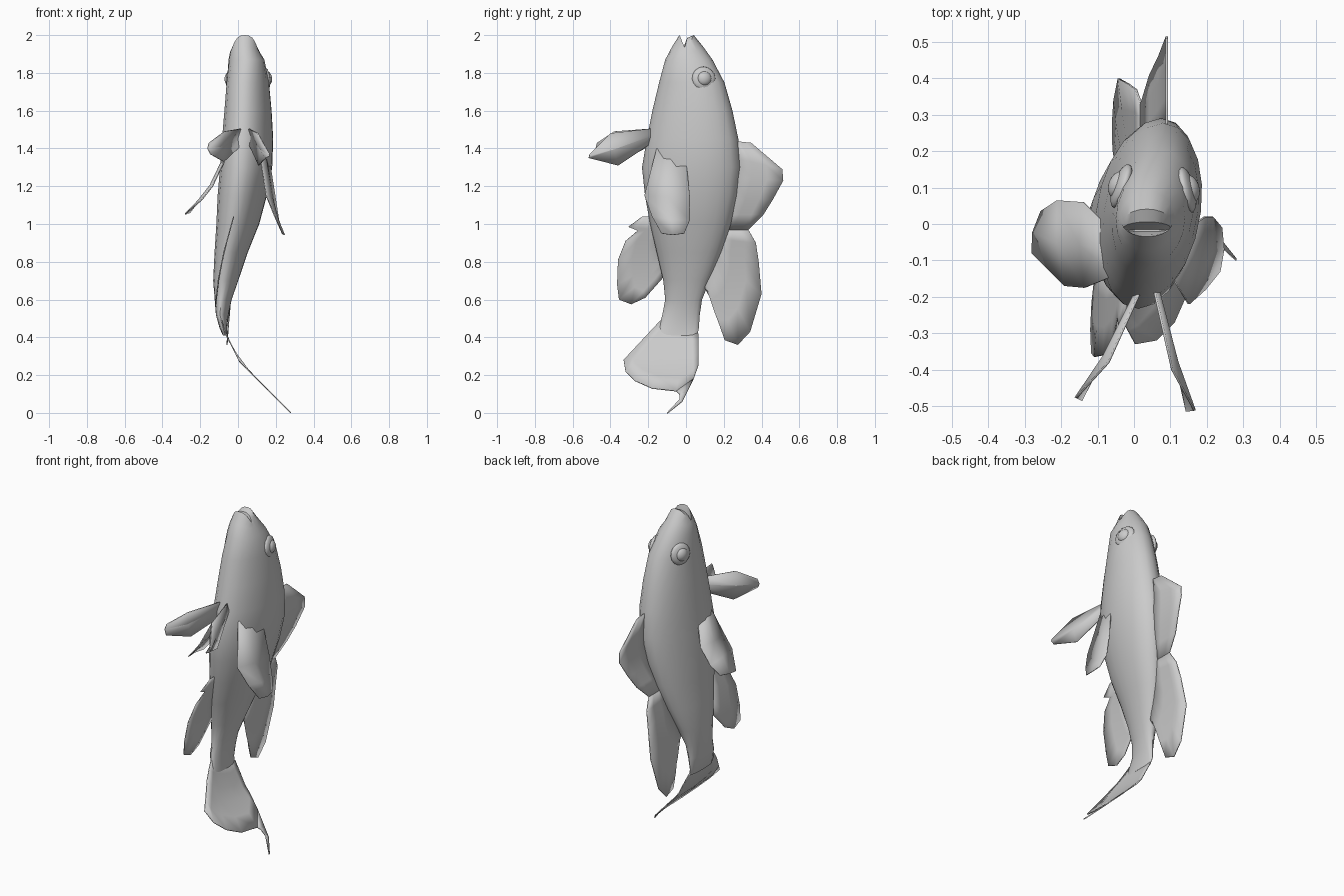
import bpy, math
from mathutils import Vector, Matrix


def make(name, verts, faces, angle=40, thick=0):
    me = bpy.data.meshes.new(name)
    me.from_pydata([tuple(v) for v in verts], [], faces)
    me.update()
    ob = bpy.data.objects.new(name, me)
    bpy.context.collection.objects.link(ob)
    me.shade_smooth()
    me.set_sharp_from_angle(angle=math.radians(angle))
    if thick:
        m = ob.modifiers.new("thickness", 'SOLIDIFY')
        m.thickness = thick
        m.offset = 0
    return ob


def interp(table, z):
    t = sorted(table)
    for (z0, x0), (z1, x1) in zip(t, t[1:]):
        if z <= z1:
            return x0 + (x1 - x0) * (z - z0) / (z1 - z0)
    return t[-1][1]


def loft(name, a, b, steps=3, bend=None, fold=(0, 0, 0), angle=12):
    """Thin fin between two edges; bend gives x from z for flat (y, z) edges."""
    verts, faces, n = [], [], len(a)
    for s in range(steps + 1):
        f = s / steps
        for p, q in zip(a, b):
            v = Vector(p).lerp(Vector(q), f)
            if bend:
                v = Vector((interp(bend, v.y), v.x, v.y))
            verts.append(v + Vector(fold) * math.sin(math.pi * f))
    for s in range(steps):
        for i in range(n - 1):
            k = s * n + i
            faces.append((k, k + 1, k + n + 1, k + n))
    return make(name, verts, faces, angle, 0.006)


# body: z, x min, x max, y min, y max
SECTIONS = [
    (0.41, -0.080, -0.055, -0.145, 0.060),
    (0.45, -0.098, -0.058, -0.145, 0.068),
    (0.52, -0.115, -0.052, -0.125, 0.073),
    (0.60, -0.122, -0.035, -0.110, 0.085),
    (0.70, -0.130, 0.000, -0.120, 0.125),
    (0.85, -0.122, 0.050, -0.155, 0.190),
    (1.00, -0.112, 0.110, -0.190, 0.240),
    (1.15, -0.105, 0.150, -0.217, 0.275),
    (1.30, -0.092, 0.178, -0.233, 0.291),
    (1.45, -0.082, 0.184, -0.208, 0.277),
    (1.60, -0.070, 0.176, -0.178, 0.246),
    (1.75, -0.059, 0.163, -0.142, 0.203),
    (1.87, -0.050, 0.140, -0.110, 0.140),
    (1.94, -0.042, 0.115, -0.073, 0.090),
]
SIDES = 20
verts, faces = [], []
for z, x0, x1, y0, y1 in SECTIONS:
    cx, rx, cy, ry = (x0 + x1) / 2, (x1 - x0) / 2, (y0 + y1) / 2, (y1 - y0) / 2
    lean = 0.12 if 0.5 < z < 1.8 else 0.02
    for i in range(SIDES):
        t = 2 * math.pi * i / SIDES
        c, s = math.cos(t), math.sin(t)
        # the sides drop at the mouth corners
        dz = -0.03 * c * c if z > 1.9 else 0
        verts.append((cx + rx * c + lean * ry * s, cy + ry * s, z + dz))
# lips, then the inside of the mouth
for rx, ry, cy, front, corner in ((0.068, 0.038, 0.003, 2.0, 1.93),
                                  (0.066, 0.018, -0.012, 1.985, 1.925),
                                  (0.050, 0.003, -0.018, 1.93, 1.915)):
    for i in range(SIDES):
        t = 2 * math.pi * i / SIDES
        c, s = math.cos(t), math.sin(t)
        verts.append((0.036 + rx * c, cy + ry * s,
                      front - (front - corner) * abs(c) ** 3))
rings = len(verts) // SIDES
for r in range(rings - 1):
    for i in range(SIDES):
        j = (i + 1) % SIDES
        faces.append((r * SIDES + i, r * SIDES + j, (r + 1) * SIDES + j, (r + 1) * SIDES + i))
faces.append(tuple(reversed(range(SIDES))))
faces.append(tuple(range((rings - 1) * SIDES, rings * SIDES)))
make("body", verts, faces)

# eyes: domed socket plus eyeball on each side
for side, pos, out in (("right", (0.148, 0.095, 1.77), (1, 0.25, 0.12)),
                       ("left", (-0.038, 0.105, 1.77), (-1, 0.35, 0.12))):
    rot = Vector(out).to_track_quat('Z', 'Y').to_matrix().to_4x4()
    for part, r, flat, lift in (("socket", 0.064, 0.36, -0.004), ("eyeball", 0.040, 0.7, 0.004)):
        bpy.ops.mesh.primitive_uv_sphere_add(segments=16, ring_count=10, radius=r)
        ob = bpy.context.object
        ob.name = side + "_eye_" + part
        ob.data.transform(Matrix.Translation(Vector(pos) + Vector(out).normalized() * lift)
                          @ rot @ Matrix.Diagonal((1, 1, flat, 1)))
        ob.data.shade_smooth()

# dorsal fins
BACK = [(0.36, -0.058), (0.63, -0.042), (0.8, -0.015), (0.97, 0.02), (1.2, 0.09), (1.45, 0.09)]
loft("front_dorsal_fin",
     [(.25, 1.44), (.26, 1.35), (.26, 1.25), (.24, 1.13), (.22, 1.05), (.2, .97)],
     [(.345, 1.43), (.51, 1.29), (.515, 1.23), (.46, 1.13), (.41, 1.05), (.33, .97)], bend=BACK)
loft("rear_dorsal_fin",
     [(.2, .97), (.18, .92), (.16, .88), (.15, .84), (.14, .8), (.12, .76), (.11, .72), (.1, .69), (.1, .66)],
     [(.33, .97), (.37, .9), (.385, .8), (.4, .63), (.34, .43), (.275, .36), (.205, .385), (.175, .47), (.145, .62)],
     bend=BACK)

# anal fin
loft("anal_fin",
     [(-.17, 1.04), (-.16, .97), (-.15, .96), (-.14, .92), (-.13, .87), (-.11, .82), (-.1, .8), (-.1, .78), (-.1, .74)],
     [(-.23, 1.04), (-.305, .985), (-.255, .965), (-.32, .91), (-.36, .81), (-.365, .68), (-.355, .6), (-.29, .575), (-.215, .61)],
     bend=[(0.57, -0.118), (0.7, -0.105), (0.85, -0.075), (1.05, -0.02)])

# tail fin and its curled tip
TAIL = [(0, 0.28), (0.11, 0.17), (0.2, 0.08), (0.27, 0.01), (0.35, -0.03), (0.42, -0.067), (0.5, -0.09)]
edge = [(-.33, .28), (-.32, .22), (-.27, .17), (-.18, .13), (-.05, .115), (.04, .18), (.065, .25)]
root = [(-.135 + .2 * i / 6, .49 - .07 * i / 6) for i in range(7)]
loft("tail_fin", root, edge, 5, TAIL, angle=40)
loft("tail_tip", [(-.05, .115), (-.035, .1), (-.035, .07), (-.1, 0)],
     [(.04, .18), (0, .1), (-.02, .06), (-.095, 0)], 1, TAIL, angle=40)

# pectoral fins
loft("right_pectoral_fin",
     [(.11, -.155, 1.4), (.15, -.22, 1.15), (.195, -.18, 1.04), (.235, -.13, .95)],
     [(.165, 0, 1.34), (.195, .02, 1.15), (.215, .02, 1.02), (.24, -.01, .95)], 2, fold=(.008, 0, -.008))
loft("left_pectoral_fin",
     [(-.05, -.14, 1.38), (-.135, -.175, 1.2), (-.19, -.17, 1.13), (-.28, -.08, 1.05)],
     [(-.08, .0, 1.33), (-.14, .06, 1.21), (-.21, .065, 1.12), (-.255, .035, 1.06)], 2, fold=(-.01, 0, 0))

# pelvic fins
loft("right_pelvic_fin",
     [(.055, -.18, 1.505), (.105, -.4, 1.48), (.165, -.51, 1.37)],
     [(.055, -.18, 1.43), (.11, -.36, 1.31), (.145, -.515, 1.35)], 2, fold=(.012, 0, 0))
loft("left_pelvic_fin",
     [(.02, -.18, 1.505), (-.07, -.38, 1.49), (-.152, -.47, 1.43)],
     [(.02, -.18, 1.42), (-.075, -.35, 1.33), (-.145, -.485, 1.37)], 2, fold=(-.012, 0, 0))
